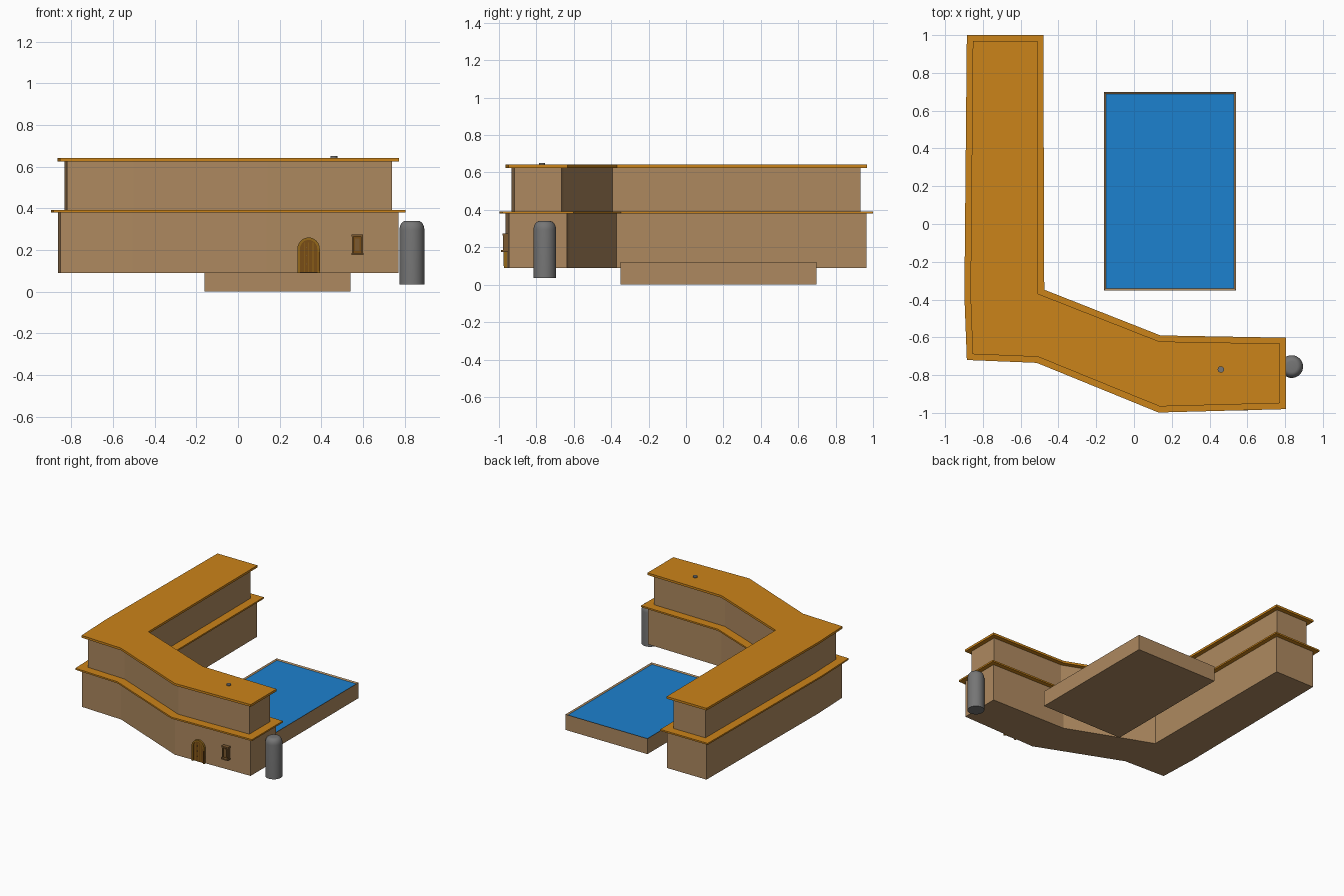
import bpy, bmesh, math
from mathutils import Vector

if "Cube" in bpy.data.objects:
    bpy.data.objects.remove(bpy.data.objects["Cube"])


def mat(name, rgb):
    m = bpy.data.materials.new(name)
    m.diffuse_color = (*rgb, 1)
    m.use_nodes = True
    m.node_tree.nodes["Principled BSDF"].inputs["Base Color"].default_value = m.diffuse_color
    return m


WALL = mat("wall_tan", (0.42, 0.25, 0.115))
ROOF = mat("roof_orange", (0.60, 0.23, 0.01))
WATER = mat("water_blue", (0.012, 0.22, 0.62))
FRAME = mat("frame_wood", (0.30, 0.14, 0.01))
WOOD = mat("door_wood", (0.19, 0.075, 0.008))
TRIM = mat("window_wood", (0.20, 0.10, 0.03))
GREY = mat("steel_grey", (0.18, 0.18, 0.18))


def finish(bm, name, m):
    bmesh.ops.recalc_face_normals(bm, faces=bm.faces)
    me = bpy.data.meshes.new(name)
    bm.to_mesh(me)
    bm.free()
    ob = bpy.data.objects.new(name, me)
    bpy.context.collection.objects.link(ob)
    me.materials.append(m)
    return ob


def extrude(name, pts, vec, m):
    """Close a 3D profile and extrude it along vec."""
    bm = bmesh.new()
    f = bm.faces.new([bm.verts.new(p) for p in pts])
    r = bmesh.ops.extrude_face_region(bm, geom=[f], use_keep_orig=True)
    bmesh.ops.translate(bm, vec=vec, verts=[v for v in r["geom"] if isinstance(v, bmesh.types.BMVert)])
    return finish(bm, name, m)


def box(name, x0, x1, y0, y1, z0, z1, m):
    return extrude(name, [(x0, y0, z0), (x1, y0, z0), (x1, y1, z0), (x0, y1, z0)], (0, 0, z1 - z0), m)


def inset(pts, d):
    """Offset a clockwise outline inwards by d."""
    out, n = [], len(pts)
    for i in range(n):
        p = Vector(pts[i])
        a = (p - Vector(pts[i - 1])).normalized()
        b = (Vector(pts[(i + 1) % n]) - p).normalized()
        na, nb = Vector((a.y, -a.x)), Vector((b.y, -b.x))
        out.append(p + (na + nb) * d / (1 + na.dot(nb)))
    return out


# L-shaped building: two storeys, each capped by an overhanging slab
outline = [(-0.885, 1.0), (-0.48, 1.0), (-0.475, -0.348), (0.14, -0.59), (0.805, -0.602),
           (0.805, -0.98), (0.13, -0.998), (-0.515, -0.735), (-0.885, -0.72), (-0.898, -0.38)]
for name, d, z0, z1, m in [("lower_storey", 0.034, 0.09, 0.382, WALL),
                           ("middle_slab", 0, 0.38, 0.392, ROOF),
                           ("upper_storey", 0.066, 0.39, 0.63, WALL),
                           ("roof_slab", 0.032, 0.625, 0.642, ROOF)]:
    extrude(name, [(p[0], p[1], z0) for p in inset(outline, d)], (0, 0, z1 - z0), m)

# pool basin with a thin raised rim
bm = bmesh.new()
bmesh.ops.create_cube(bm, size=1)
for v in bm.verts:
    v.co = (0.19 + v.co.x * 0.70, 0.174 + v.co.y * 1.05, 0.06 + v.co.z * 0.12)
bm.normal_update()
top = max(bm.faces, key=lambda f: f.calc_center_median().z)
bmesh.ops.inset_region(bm, faces=[top], thickness=0.015)
bmesh.ops.translate(bm, vec=(0, 0, -0.008), verts=top.verts)
pool = finish(bm, "pool_basin", WALL)
pool.data.materials.append(WATER)
for p in pool.data.polygons:
    if abs(p.center.z - 0.112) < 1e-3 and p.normal.z > 0.9:
        p.material_index = 1


def lathe(name, profile, cx, cy, seg, m):
    """Stack rings of (radius, z) and cap both ends."""
    bm = bmesh.new()
    rings = [[bm.verts.new((cx + r * math.cos(2 * math.pi * i / seg),
                            cy + r * math.sin(2 * math.pi * i / seg), z)) for i in range(seg)]
             for r, z in profile]
    for a, b in zip(rings, rings[1:]):
        for i in range(seg):
            j = (i + 1) % seg
            bm.faces.new((a[i], a[j], b[j], b[i]))
    bm.faces.new(rings[0])
    bm.faces.new(rings[-1])
    ob = finish(bm, name, m)
    bpy.context.view_layer.objects.active = ob
    bpy.ops.object.select_all(action='DESELECT')
    ob.select_set(True)
    bpy.ops.object.shade_smooth_by_angle(angle=math.radians(35))
    return ob


# storage tank with rounded top, and a roof vent
dome = [(0.029 + 0.031 * math.cos(t * math.pi / 12), 0.295 + 0.045 * math.sin(t * math.pi / 12)) for t in range(7)]
lathe("tank", [(0.06, 0.035)] + dome, 0.835, -0.755, 32, GREY)
lathe("roof_vent", [(0.017, 0.638), (0.017, 0.65)], 0.46, -0.77, 20, GREY)


def arch(w, y, zs, h, n=12):
    return [(0.339 + w * math.cos(math.pi * i / n), y, zs + h * math.sin(math.pi * i / n)) for i in range(n + 1)]


# arched door: frame ring, leaf, plank battens and studs
outer, inner = arch(0.054, -0.974, 0.203, 0.057), arch(0.042, -0.974, 0.203, 0.045)
ring = ([(outer[0][0], -0.974, 0.09)] + outer + [(outer[-1][0], -0.974, 0.09),
        (inner[-1][0], -0.974, 0.09)] + inner[::-1] + [(inner[0][0], -0.974, 0.09)])
extrude("door_frame", ring, (0, 0.025, 0), FRAME)
leaf = arch(0.042, -0.967, 0.203, 0.045)
extrude("door_leaf", [(0.381, -0.967, 0.092)] + leaf + [(0.297, -0.967, 0.092)], (0, 0.015, 0), WOOD)
for i, x in enumerate((0.318, 0.339, 0.360)):
    box(f"door_batten_{i}", x - 0.0015, x + 0.0015, -0.969, -0.96, 0.095, 0.235, FRAME)
for i, z in enumerate((0.13, 0.17, 0.21)):
    box(f"door_stud_{i}", 0.326, 0.331, -0.971, -0.96, z, z + 0.005, TRIM)
box("door_side_post", 0.386, 0.393, -0.977, -0.955, 0.10, 0.19, WOOD)

# small window: frame bars, recessed pane, lintel and sill
box("window_pane", 0.552, 0.594, -0.967, -0.945, 0.185, 0.268, WOOD)
for side, x in (("left", 0.547), ("right", 0.591)):
    box(f"window_jamb_{side}", x, x + 0.008, -0.978, -0.945, 0.18, 0.27, TRIM)
box("window_lintel", 0.545, 0.601, -0.982, -0.945, 0.264, 0.275, TRIM)
box("window_sill", 0.545, 0.603, -0.988, -0.945, 0.175, 0.185, TRIM)
box("window_panel", 0.562, 0.584, -0.972, -0.945, 0.195, 0.255, TRIM)
